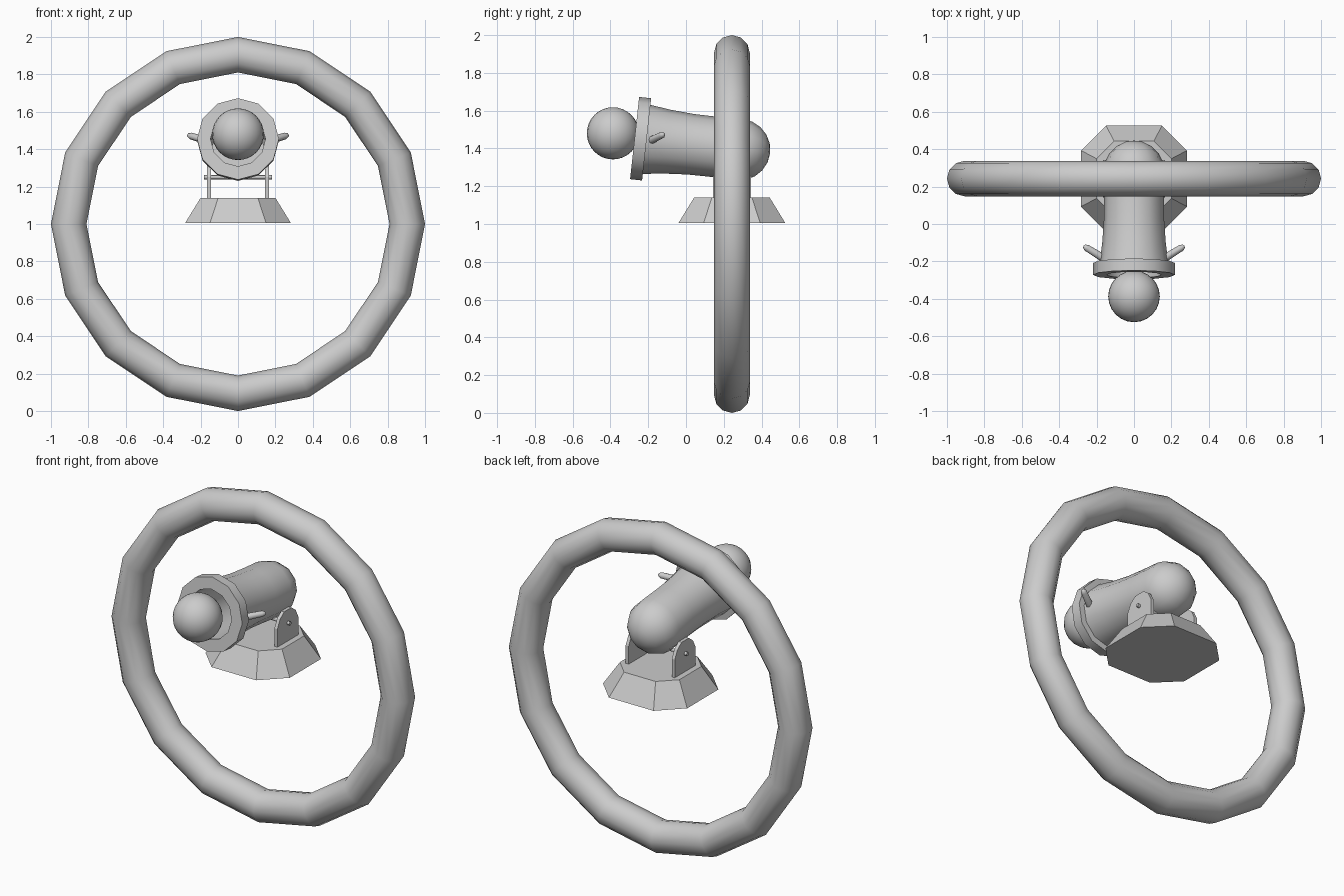
import bpy, bmesh, math
from mathutils import Matrix, Vector

if "Cube" in bpy.data.objects:
    bpy.data.objects.remove(bpy.data.objects["Cube"])

CY = 0.243                     # ring and stand centre in y
TILT = math.radians(-96.3)     # barrel axis points back and slightly down
MUZZLE = Vector((0, -0.272, 1.455))

grey = bpy.data.materials.new("plain_grey")
grey.diffuse_color = (0.6, 0.6, 0.6, 1)
grey.use_nodes = True
grey.node_tree.nodes["Principled BSDF"].inputs["Base Color"].default_value = grey.diffuse_color


def finish(name, bm, matrix=None, smooth=None):
    if matrix:
        bm.transform(matrix)
    bmesh.ops.recalc_face_normals(bm, faces=bm.faces)
    me = bpy.data.meshes.new(name)
    bm.to_mesh(me)
    bm.free()
    ob = bpy.data.objects.new(name, me)
    bpy.context.collection.objects.link(ob)
    me.materials.append(grey)
    if smooth:
        shade(ob, smooth)
    return ob


def shade(ob, angle):
    bpy.ops.object.select_all(action='DESELECT')
    ob.select_set(True)
    bpy.context.view_layer.objects.active = ob
    bpy.ops.object.shade_smooth_by_angle(angle=math.radians(angle))


def lathe(name, profile, segments, matrix, smooth):
    """Revolve (radius, height) points about local z."""
    bm = bmesh.new()
    vs = [bm.verts.new((r, 0, z)) for r, z in profile]
    es = [bm.edges.new(p) for p in zip(vs, vs[1:])]
    bmesh.ops.spin(bm, geom=vs + es, cent=(0, 0, 0), axis=(0, 0, 1),
                   angle=2 * math.pi, steps=segments)
    bmesh.ops.remove_doubles(bm, verts=bm.verts, dist=1e-4)
    return finish(name, bm, matrix, smooth)


def prism(name, lower, upper):
    """Solid between two matching outlines."""
    bm = bmesh.new()
    a = [bm.verts.new(p) for p in lower]
    b = [bm.verts.new(p) for p in upper]
    bm.faces.new(a)
    bm.faces.new(b)
    n = len(a)
    for i in range(n):
        j = (i + 1) % n
        bm.faces.new((a[i], a[j], b[j], b[i]))
    return finish(name, bm)


# Large hoop
bpy.ops.mesh.primitive_torus_add(major_segments=16, minor_segments=12,
                                 major_radius=0.905, minor_radius=0.095,
                                 location=(0, CY, 1.0),
                                 rotation=(math.pi / 2, 0, 0))
hoop = bpy.context.object
hoop.name = "hoop"
hoop.data.materials.append(grey)
shade(hoop, 50)


# Octagonal stand
def octagon(a, h, z):
    pts = [(a, -h), (a, h), (h, a), (-h, a), (-a, h), (-a, -h), (-h, -a), (h, -a)]
    return [(x, CY + y, z) for x, y in pts]


prism("stand", octagon(0.283, 0.15, 1.005), octagon(0.2, 0.106, 1.14))

# Brackets with clipped tops
bracket = [(-0.1, 1.13), (0.1, 1.13), (0.1, 1.25), (0.075, 1.3), (0.035, 1.33),
           (-0.035, 1.33), (-0.075, 1.3), (-0.1, 1.25)]
for side, s in (("left", -1), ("right", 1)):
    prism(side + "_bracket",
          [(s * 0.145, CY + y, z) for y, z in bracket],
          [(s * 0.165, CY + y, z) for y, z in bracket])

# Axle pin
lathe("axle_pin", [(0, -0.182), (0.011, -0.182), (0.011, 0.182), (0, 0.182)], 8,
      Matrix.Translation((0, CY, 1.25)) @ Matrix.Rotation(math.pi / 2, 4, 'Y'), 50)

# Barrel: bore, muzzle rim, flared body, domed back
profile = [(0, 0.45), (0.147, 0.45), (0.147, 0), (0.219, 0), (0.219, 0.064),
           (0.184, 0.064), (0.17, 0.17), (0.161, 0.3), (0.16, 0.42)]
profile += [(0.162 * math.cos(t * math.pi / 10), 0.56 + 0.162 * math.sin(t * math.pi / 10))
            for t in range(5)] + [(0, 0.722)]
lathe("barrel", profile, 12,
      Matrix.Translation(MUZZLE) @ Matrix.Rotation(TILT, 4, 'X'), 40)

# Side handles
for side, s in (("left", -1), ("right", 1)):
    base, tip = Vector((s * 0.14, -0.197, 1.437)), Vector((s * 0.27, -0.117, 1.476))
    d = tip - base
    L = d.length
    lathe(side + "_handle", [(0, 0), (0.022, 0), (0.018, L - 0.02), (0.011, L - 0.005), (0, L)],
          8, Matrix.Translation(base) @ d.to_track_quat('Z', 'Y').to_matrix().to_4x4(), 60)

# Ball leaving the muzzle
bpy.ops.mesh.primitive_uv_sphere_add(segments=24, ring_count=16, radius=0.138,
                                     location=(0, -0.387, 1.48))
ball = bpy.context.object
ball.name = "ball"
ball.data.materials.append(grey)
shade(ball, 50)
